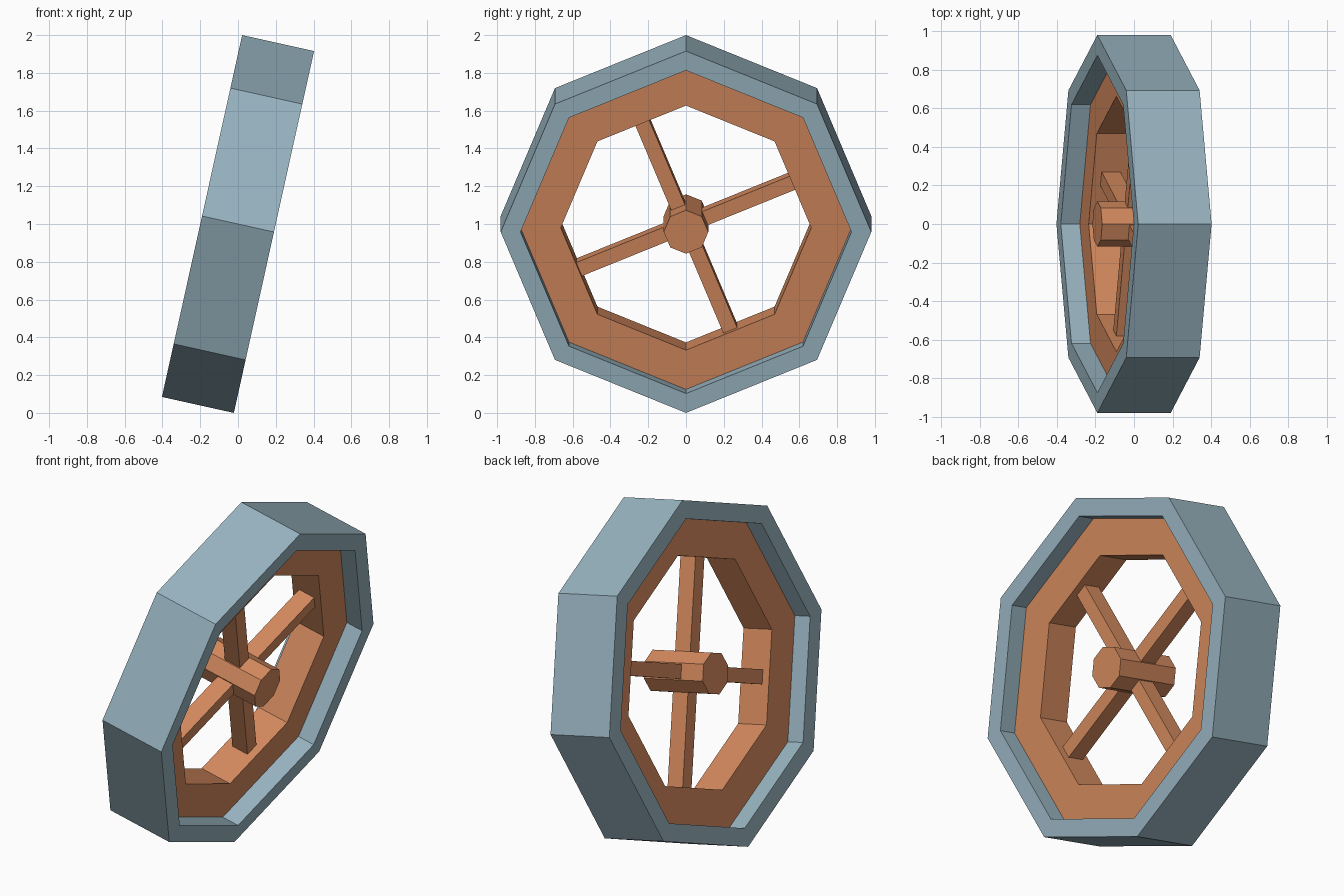
import bpy, bmesh
from math import radians, sin, cos, pi
from mathutils import Matrix

if "Cube" in bpy.data.objects:
    bpy.data.objects.remove(bpy.data.objects["Cube"])

TILT = radians(12.5)
SIDES = 8


def material(name, color):
    m = bpy.data.materials.new(name)
    m.diffuse_color = color
    m.use_nodes = True
    m.node_tree.nodes["Principled BSDF"].inputs["Base Color"].default_value = m.diffuse_color
    return m


BLUE = material("blue_grey", (0.31, 0.45, 0.52, 1))
ORANGE = material("copper", (0.65, 0.25, 0.11, 1))


def finish(name, bm, mat):
    bmesh.ops.recalc_face_normals(bm, faces=bm.faces)
    me = bpy.data.meshes.new(name)
    bm.to_mesh(me)
    bm.free()
    me.materials.append(mat)
    ob = bpy.data.objects.new(name, me)
    ob.location = (0, 0, 1)
    ob.rotation_euler = (0, TILT, 0)
    bpy.context.collection.objects.link(ob)
    return ob


def ring(name, outer, inner, half, mat):
    """Octagonal band around the x axis, a corner pointing up."""
    bm = bmesh.new()
    profile = [(outer, -half), (outer, half), (inner, half), (inner, -half)]
    loops = []
    for i in range(SIDES):
        a = 2 * pi * i / SIDES
        loops.append([bm.verts.new((x, r * sin(a), r * cos(a))) for r, x in profile])
    for i in range(SIDES):
        p, q = loops[i], loops[(i + 1) % SIDES]
        for j in range(4):
            k = (j + 1) % 4
            bm.faces.new((p[j], p[k], q[k], q[j]))
    return finish(name, bm, mat)


# Tyre and the recessed rim inside it
ring("tyre", 0.981, 0.876, 0.195, BLUE)
ring("rim", 0.876, 0.663, 0.094, ORANGE)

# Hub: octagonal prism along the axle
bm = bmesh.new()
bmesh.ops.create_cone(bm, cap_ends=True, segments=SIDES, radius1=0.118,
                      radius2=0.118, depth=0.39,
                      matrix=Matrix.Rotation(pi / 2, 4, 'Y'))
finish("hub", bm, ORANGE)

# Four spokes, each meeting the middle of a rim face
for i in range(4):
    r0, r1 = 0.07, 0.62
    bm = bmesh.new()
    m = (Matrix.Rotation(radians(22.5) + i * pi / 2, 4, 'X')
         @ Matrix.Translation((0, 0, (r0 + r1) / 2))
         @ Matrix.Diagonal((0.10, 0.079, r1 - r0, 1)))
    bmesh.ops.create_cube(bm, size=1, matrix=m)
    finish(f"spoke_{i + 1}", bm, ORANGE)
